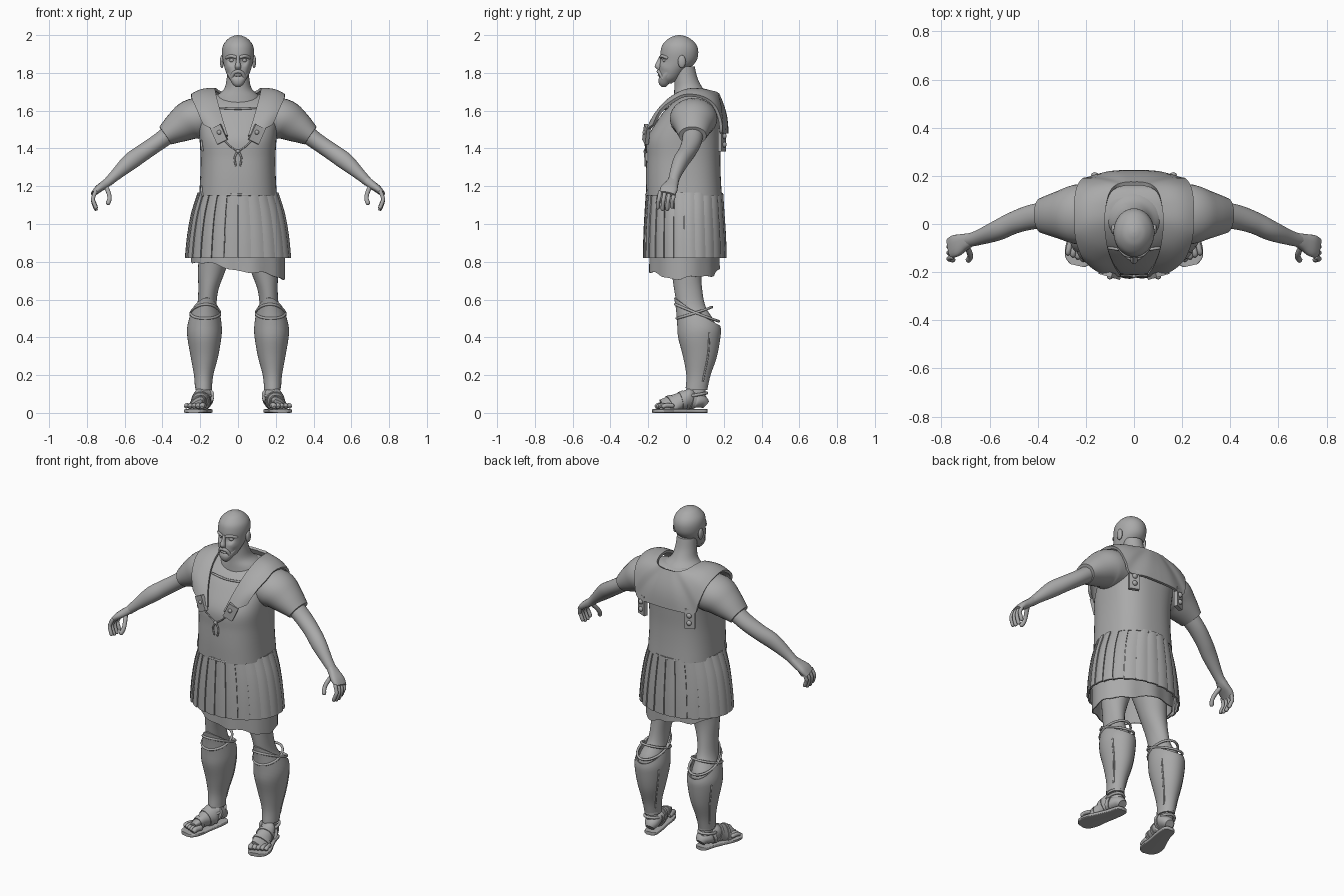
import bpy, bmesh
from math import sin, cos, pi, radians
from mathutils import Vector, Matrix

cube = bpy.data.objects.get("Cube")
if cube:
    bpy.data.objects.remove(cube)

GREY = (0.4, 0.4, 0.4, 1)
mat = bpy.data.materials.new("plain grey")
mat.use_nodes = True
mat.diffuse_color = GREY
mat.node_tree.nodes["Principled BSDF"].inputs["Base Color"].default_value = GREY
parts = []


def finish(name, bm, mirror=False, thick=0):
    bmesh.ops.recalc_face_normals(bm, faces=bm.faces)
    mesh = bpy.data.meshes.new(name)
    bm.to_mesh(mesh)
    bm.free()
    mesh.materials.append(mat)
    obj = bpy.data.objects.new(name, mesh)
    bpy.context.collection.objects.link(obj)
    if mirror:
        obj.modifiers.new("mirror", 'MIRROR')
    if thick:
        solid = obj.modifiers.new("thickness", 'SOLIDIFY')
        solid.thickness, solid.offset = thick, 0
    parts.append(obj)
    return obj


def skin(name, rows, closed=True, caps=True, **kw):
    """Join rows of points into a surface."""
    bm = bmesh.new()
    grid = [[bm.verts.new(p) for p in row] for row in rows]
    n = len(grid[0])
    for a, b in zip(grid, grid[1:]):
        for i in range(n if closed else n - 1):
            j = (i + 1) % n
            bm.faces.new((a[i], a[j], b[j], b[i]))
    if closed and caps:
        bm.faces.new(grid[0])
        bm.faces.new(grid[-1])
    return finish(name, bm, **kw)


def spline(points, n=5):
    """Smooth curve through stations of any dimension."""
    p = [Vector(q) for q in points]
    p = [p[0]] + p + [p[-1]]
    out = []
    for a, b, c, d in zip(p, p[1:], p[2:], p[3:]):
        for k in range(n):
            t = k / n
            out.append(b + (c - a) * (t / 2) + (a * 2 - b * 5 + c * 4 - d) * (t * t / 2)
                       + (b * 3 - a - c * 3 + d) * (t ** 3 / 2))
    return out + [p[-1]]


def spow(v, power):
    return (1 if v >= 0 else -1) * abs(v) ** (2 / power)


def loft(name, stations, flat=True, sides=28, power=2, n=5, **kw):
    """Stations are x, y, z and two radii; level rings or rings across the path."""
    pts = spline(stations, n)
    rows = []
    for i, s in enumerate(pts):
        c = Vector(s[:3])
        u, v = Vector((1, 0, 0)), Vector((0, 1, 0))
        if not flat:
            a, b = pts[max(i - 1, 0)], pts[min(i + 1, len(pts) - 1)]
            t = (Vector(b[:3]) - Vector(a[:3])).normalized()
            u = (v - t * v.dot(t)).normalized()
            v = t.cross(u)
        rows.append([c + u * s[3] * spow(cos(k * 2 * pi / sides), power)
                     + v * s[4] * spow(sin(k * 2 * pi / sides), power) for k in range(sides)])
    return skin(name, rows, **kw)


def tube(name, path, r, **kw):
    """Round-ended tube of even thickness."""
    p = [Vector(q) for q in path]
    head, tail = (p[0] - p[1]).normalized() * r, (p[-1] - p[-2]).normalized() * r
    st = [(*(p[0] + head * .7), r * .5, r * .5)] + [(*q, r, r) for q in p]
    st.append((*(p[-1] + tail * .7), r * .5, r * .5))
    return loft(name, st, flat=False, sides=10, n=3, **kw)


def ball(name, loc, size, **kw):
    bm = bmesh.new()
    bmesh.ops.create_uvsphere(bm, u_segments=16, v_segments=10, radius=1,
                              matrix=Matrix.Translation(loc) @ Matrix.Diagonal((*size, 1)))
    return finish(name, bm, **kw)


def plate(name, loc, size, turn=0, roll=0, **kw):
    bm = bmesh.new()
    bmesh.ops.create_cube(bm, size=1, matrix=Matrix.Translation(loc) @ Matrix.Rotation(turn, 4, 'Z')
                          @ Matrix.Rotation(roll, 4, 'Y') @ Matrix.Diagonal((*size, 1)))
    return finish(name, bm, **kw)


def at_height(table, z):
    """Station of a descending profile at height z."""
    for a, b in zip(table, table[1:]):
        if a[2] >= z >= b[2]:
            return a.lerp(b, (a[2] - z) / max(a[2] - b[2], 1e-6))
    return table[0] if z > table[0][2] else table[-1]


def around(table, a, z, grow=0):
    s = at_height(table, z)
    return Vector((s[0] + (s[3] + grow) * cos(a), s[1] + (s[4] + grow) * sin(a), z))


# Head, with eye hollows and cheekbones pushed into shape
head = loft("head", [(0, -.1, 1.745, .025, .025), (0, -.088, 1.77, .048, .052), (0, -.07, 1.81, .066, .073),
                     (0, -.042, 1.86, .079, .095), (0, -.035, 1.91, .085, .1), (0, -.035, 1.95, .077, .089),
                     (0, -.035, 1.982, .05, .057), (0, -.035, 1.996, .022, .025), (0, -.035, 2, .004, .004)], sides=48)
for spot, reach, push in (((.033, -.13, 1.866), .026, .014), ((.045, -.115, 1.835), .025, -.006),
                          ((.05, -.1, 1.80), .022, .006)):
    for v in head.data.vertices:
        d = (Vector((abs(v.co.x), v.co.y, v.co.z)) - Vector(spot)).length / reach
        if d < 1:
            v.co.y += push * (1 - d * d)
loft("nose", [(0, -.13, 1.89, .009, .01), (0, -.14, 1.86, .01, .015), (0, -.148, 1.835, .016, .018),
              (0, -.14, 1.817, .013, .012)], sides=14)
ball("eye", (.033, -.112, 1.866), (.014, .012, .01), mirror=True)
tube("brow", [(.012, -.132, 1.883), (.038, -.126, 1.889), (.06, -.1, 1.88)], .009, mirror=True)
ball("ear", (.085, -.022, 1.86), (.011, .021, .034), mirror=True)
tube("moustache", [(.002, -.146, 1.808), (.022, -.138, 1.8), (.034, -.122, 1.77)], .01, mirror=True)
tube("lower_lip", [(-.014, -.138, 1.788), (0, -.144, 1.788), (.014, -.138, 1.788)], .006)
loft("beard", [(0, -.118, 1.724, .01, .01), (0, -.117, 1.74, .028, .025), (0, -.11, 1.765, .043, .036),
               (0, -.095, 1.79, .055, .04), (0, -.085, 1.81, .06, .035)], power=2.3)
loft("neck", [(0, -.01, 1.835, .056, .056), (0, 0, 1.77, .06, .062), (0, .015, 1.715, .074, .077),
              (0, .035, 1.67, .12, .1), (0, .04, 1.6, .15, .11)])

# Cuirass body
loft("cuirass", [(0, -.01, 1.15, .206, .2), (0, -.014, 1.25, .2, .198), (0, -.014, 1.35, .198, .196),
                 (0, -.01, 1.45, .204, .196), (0, .02, 1.55, .213, .17), (0, .04, 1.62, .215, .135),
                 (0, .06, 1.67, .18, .09), (0, .06, 1.69, .1, .05)], sides=48, power=2.5)
tube("neckline_rim", [(-.1, -.1, 1.615), (0, -.112, 1.61), (.1, -.1, 1.615)], .006)
tube("cuirass_rim", [around([Vector((0, -.01, 1.15, .206, .2))], k * pi / 12, 1.155) for k in range(25)], .006)

# Shoulder yoke: inner and outer edges from the front strap to the middle of the back
inner = spline([(.055, -.212, 1.465), (.085, -.165, 1.56), (.11, -.095, 1.65), (.122, 0, 1.705), (.115, .08, 1.71),
                (.1, .13, 1.7), (.075, .155, 1.695), (.045, .165, 1.69), (.02, .168, 1.69), (0, .168, 1.69)])
outer = spline([(.18, -.17, 1.525), (.215, -.13, 1.6), (.24, -.06, 1.655), (.243, 0, 1.68), (.245, .08, 1.672),
                (.235, .145, 1.63), (.215, .18, 1.55), (.19, .188, 1.48), (.1, .212, 1.48), (0, .217, 1.48)])
core = Vector((0, .03, 1.5))
rows = []
for a, b in zip(inner, outer):
    row = [a.lerp(b, k / 8) for k in range(9)]
    rows.append([p + (p - core).normalized() * .014 * sin(pi * k / 8) for k, p in enumerate(row)])
skin("shoulder_yoke", rows, closed=False, mirror=True, thick=.016)

# Fastening tabs, studs and cord
plate("front_tab", (.1, -.21, 1.475), (.06, .02, .09), radians(16), radians(25), mirror=True)
ball("front_stud", (.1, -.22, 1.485), (.012, .01, .012), mirror=True)
plate("back_tab", (.16, .19, 1.445), (.06, .022, .12), radians(-22), mirror=True)
for z in (1.42, 1.465):
    ball("back_stud", (.163, .203, z), (.015, .012, .015), mirror=True)
tube("cord", [(.08, -.222, 1.45), (.04, -.214, 1.41), (0, -.217, 1.385)], .004, mirror=True)
tube("cord_tail", [(.002, -.217, 1.385), (.018, -.216, 1.35), (.012, -.215, 1.31)], .005, mirror=True)
ball("cord_knot", (0, -.217, 1.385), (.012, .008, .01))
for z in (1.18, 1.42):
    tube("side_tie", [(-.19, -.1, z + .02), (-.193, -.11, z), (-.188, -.115, z - .03)], .006)

# Sleeves, arms and hands
loft("sleeve", [(.14, .04, 1.56, .12, .1), (.235, .04, 1.556, .125, .108), (.31, .038, 1.517, .1, .088),
                (.385, .035, 1.468, .073, .056)], flat=False, mirror=True)
loft("arm", [(.33, .04, 1.5, .055, .05), (.42, .03, 1.435, .052, .045), (.5, .005, 1.38, .046, .045),
             (.57, -.028, 1.33, .042, .045), (.65, -.058, 1.258, .031, .03), (.69, -.068, 1.22, .028, .024)],
     flat=False, mirror=True)
loft("palm", [(.675, -.064, 1.235, .027, .022), (.705, -.075, 1.21, .035, .023), (.74, -.09, 1.185, .046, .02),
              (.765, -.1, 1.16, .042, .014)], flat=False, sides=18, power=2.6, mirror=True)
for i in range(4):
    y, drop = -.062 - .025 * i, (.012, 0, 0, .008)[i]
    tube("finger", [(.755, y, 1.17), (.768, y - .006, 1.135), (.765, y - .01, 1.11 + drop),
                    (.752, y - .012, 1.078 + drop)], .0105, mirror=True)
tube("thumb", [(.7, -.085, 1.2), (.685, -.115, 1.165), (.68, -.135, 1.135), (.688, -.15, 1.11)], .012, mirror=True)

# Tunic with a slanted wavy hem
rows = []
for k in range(11):
    row = []
    for i in range(64):
        a = i * pi / 32
        hem = .758 - .045 * cos(a) + .008 * sin(5 * a) + .004 * sin(11 * a)
        z = 1.12 + (hem - 1.12) * k / 10
        w = .195 + .05 * min(1, k / 6)
        row.append((w * cos(a), -.012 + (.182 + .006 * sin(9 * a) * k / 10) * sin(a), z))
    rows.append(row)
skin("tunic", rows, caps=False, thick=.006)

# Skirt of hanging strips
skirt = spline([(0, -.008, 1.165, .202, .193), (0, -.008, 1.06, .236, .2), (0, -.007, .94, .258, .207),
                (0, -.006, .82, .27, .21)])
count = 24
step = 2 * pi / count
for i in range(count):
    rows = [[around(skirt, step * (i + .96 * k / 4), 1.165 - .345 * j / 10, .004 * sin(pi * k / 4) + .0015 * k)
             for k in range(5)] for j in range(11)]
    skin("skirt_strip", rows, closed=False, thick=.01)

# Legs and greaves
loft("leg", [(.1, -.01, .95, .09, .12), (.12, 0, .85, .085, .1), (.14, .002, .75, .072, .08),
             (.157, .012, .65, .053, .074), (.166, .03, .56, .052, .075), (.178, .07, .47, .07, .085),
             (.178, .07, .38, .066, .08), (.182, .06, .2, .035, .045), (.18, .06, .08, .036, .045)], mirror=True)
greave = spline([(.165, .015, .615, .05, .075), (.171, .045, .55, .068, .094), (.177, .068, .46, .087, .11),
                 (.178, .07, .4, .086, .108), (.178, .074, .3, .069, .086), (.182, .066, .2, .047, .06),
                 (.183, .056, .13, .041, .054)])
rows = []
for k in range(19):
    rows.append([])
    for i in range(40):
        a = i * pi / 20
        top = .535 - .075 * sin(a)
        rows[-1].append(around(greave, a, top + (.132 - top) * k / 18))
skin("greave", rows, caps=False, mirror=True, thick=.008)
for a in (radians(28), radians(152)):
    tube("greave_seam", [around(greave, a, .42 - .05 * k, .003) for k in range(6)], .005, mirror=True)
for tilt in (.03, -.045):
    tube("knee_strap", [around(greave, k * pi / 12, .53 + tilt * sin(k * pi / 12), .004) for k in range(25)],
         .007, mirror=True)

# Feet and sandals
foot = [(.171, .105, .042, .024, .026), (.174, .08, .062, .037, .045), (.184, .03, .075, .042, .06),
        (.2, -.03, .062, .047, .044), (.218, -.085, .045, .054, .028), (.228, -.125, .036, .05, .016)]
loft("foot", foot, flat=False, mirror=True)
for i in range(5):
    x, y, r = .19 + .021 * i, -.153 + .008 * i, .0155 - .001 * i
    tube("toe", [(x - .01, y + .05, .038), (x - .002, y + .015, .04), (x, y, .034)], r, mirror=True)
loft("sole", [(.17, .113, .01, .02, .01), (.172, .095, .01, .038, .01), (.184, .03, .01, .045, .01),
              (.202, -.03, .01, .052, .01), (.222, -.1, .01, .063, .01), (.231, -.15, .01, .054, .01),
              (.236, -.173, .01, .03, .01)], flat=False, power=6, mirror=True)
for s in (1, 2, 3):
    a = Vector(foot[s + 1])
    b = a.lerp(Vector(foot[s]), .35)
    grow = Vector((0, 0, 0, .005, .005))
    loft("sandal_strap", [a + grow, b + grow], flat=False, n=2, mirror=True)
loft("ankle_band", [(.182, .058, .145, .044, .056), (.181, .058, .12, .044, .056)], n=2, mirror=True)
tube("ankle_strap", [(.183 + .044 * cos(k * pi / 8), .055 + .055 * sin(k * pi / 8), .095 + .01 * sin(k * pi / 8))
                     for k in range(17)], .008, mirror=True)

# Bake modifiers, then shade smooth with sharp edges kept
graph = bpy.context.evaluated_depsgraph_get()
graph.update()
baked = [bpy.data.meshes.new_from_object(o.evaluated_get(graph)) for o in parts]
bpy.ops.object.select_all(action='DESELECT')
for obj, mesh in zip(parts, baked):
    obj.modifiers.clear()
    obj.data = mesh
    obj.select_set(True)
bpy.context.view_layer.objects.active = parts[0]
bpy.ops.object.shade_smooth_by_angle(angle=radians(40))
